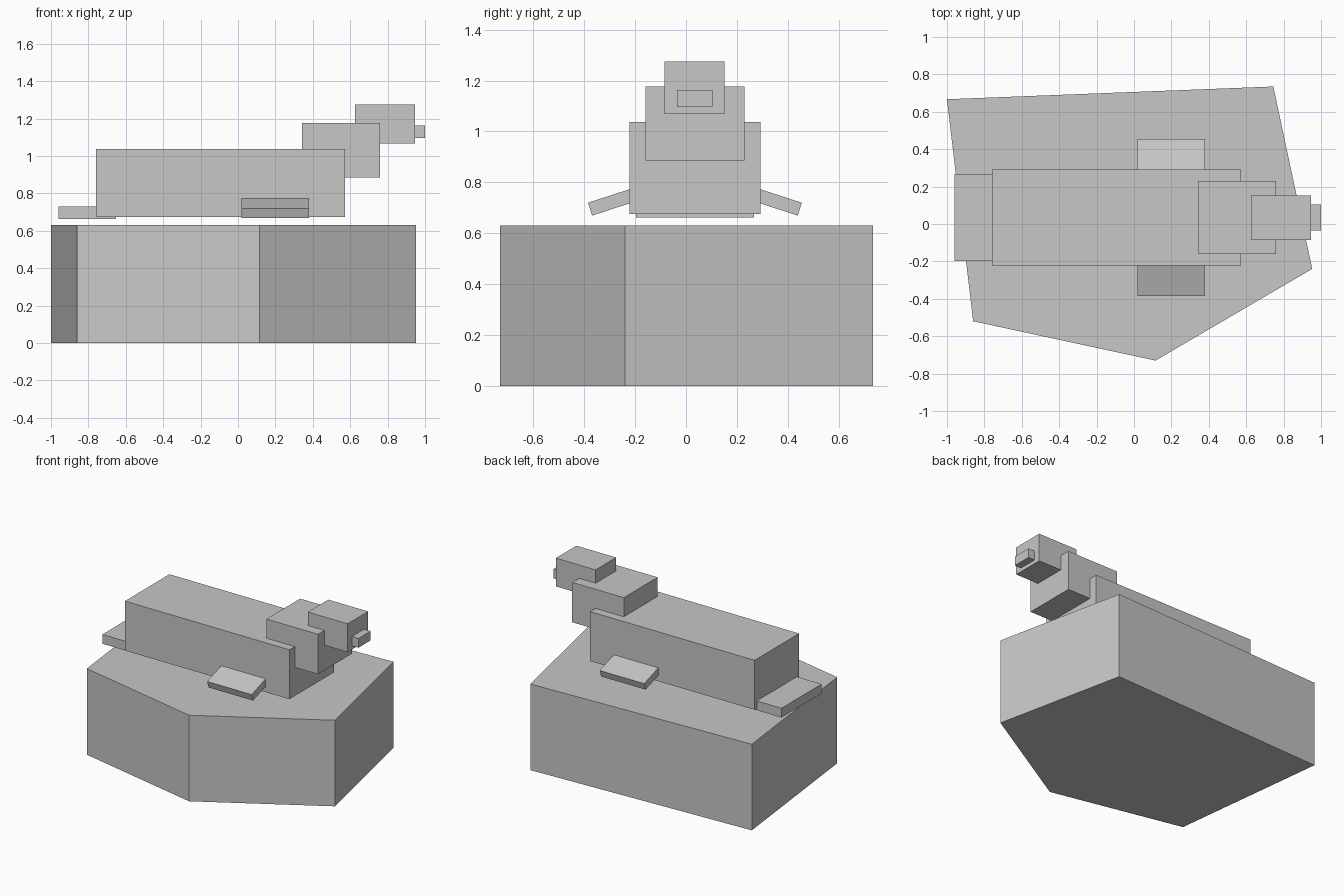
import bpy, bmesh, math
from mathutils import Matrix

if "Cube" in bpy.data.objects:
    bpy.data.objects.remove(bpy.data.objects["Cube"])

grey = bpy.data.materials.new("plain grey")
grey.diffuse_color = (0.57, 0.57, 0.57, 1)
grey.use_nodes = True
grey.node_tree.nodes["Principled BSDF"].inputs["Base Color"].default_value = grey.diffuse_color


def finish(name, bm):
    bmesh.ops.recalc_face_normals(bm, faces=bm.faces)
    mesh = bpy.data.meshes.new(name)
    bm.to_mesh(mesh)
    bm.free()
    mesh.materials.append(grey)
    obj = bpy.data.objects.new(name, mesh)
    bpy.context.collection.objects.link(obj)
    return obj


def box(name, x, y, z):
    """Box from its (low, high) extents on each axis."""
    bm = bmesh.new()
    bmesh.ops.create_cube(bm, size=1)
    ext = (x, y, z)
    for v in bm.verts:
        v.co = [sum(e) / 2 + c * (e[1] - e[0]) for e, c in zip(ext, v.co)]
    return finish(name, bm)


# Five-sided rock slab
bm = bmesh.new()
outline = [(-1, 0.667), (-0.86, -0.52), (0.115, -0.73), (0.953, -0.24), (0.745, 0.735)]
base = bm.faces.new([bm.verts.new((x, y, 0)) for x, y in outline])
top = bmesh.ops.extrude_face_region(bm, geom=[base], use_keep_orig=True)
bmesh.ops.translate(bm, vec=(0, 0, 0.63),
                    verts=[g for g in top["geom"] if isinstance(g, bmesh.types.BMVert)])
finish("rock", bm)

# Animal lying on the rock, head towards +x
box("body", (-0.76, 0.572), (-0.222, 0.292), (0.675, 1.037))
box("neck", (0.342, 0.76), (-0.16, 0.23), (0.885, 1.177))
box("head", (0.625, 0.947), (-0.085, 0.152), (1.068, 1.275))
box("snout", (0.93, 1.0), (-0.035, 0.105), (1.095, 1.163))
box("tail", (-0.96, -0.653), (-0.197, 0.267), (0.662, 0.73))

# Flippers slope down and outwards from the sides of the body
for name, side in (("front_flipper", -1), ("back_flipper", 1)):
    flipper = box(name, (0.02, 0.38), (-0.25, 0), (-0.053, 0)) if side > 0 else \
        box(name, (0.02, 0.38), (0, 0.25), (-0.053, 0))
    flipper.data.transform(Matrix.Translation((0, 0.035 + side * 0.42, 0.72))
                           @ Matrix.Rotation(-side * math.radians(18), 4, 'X'))
